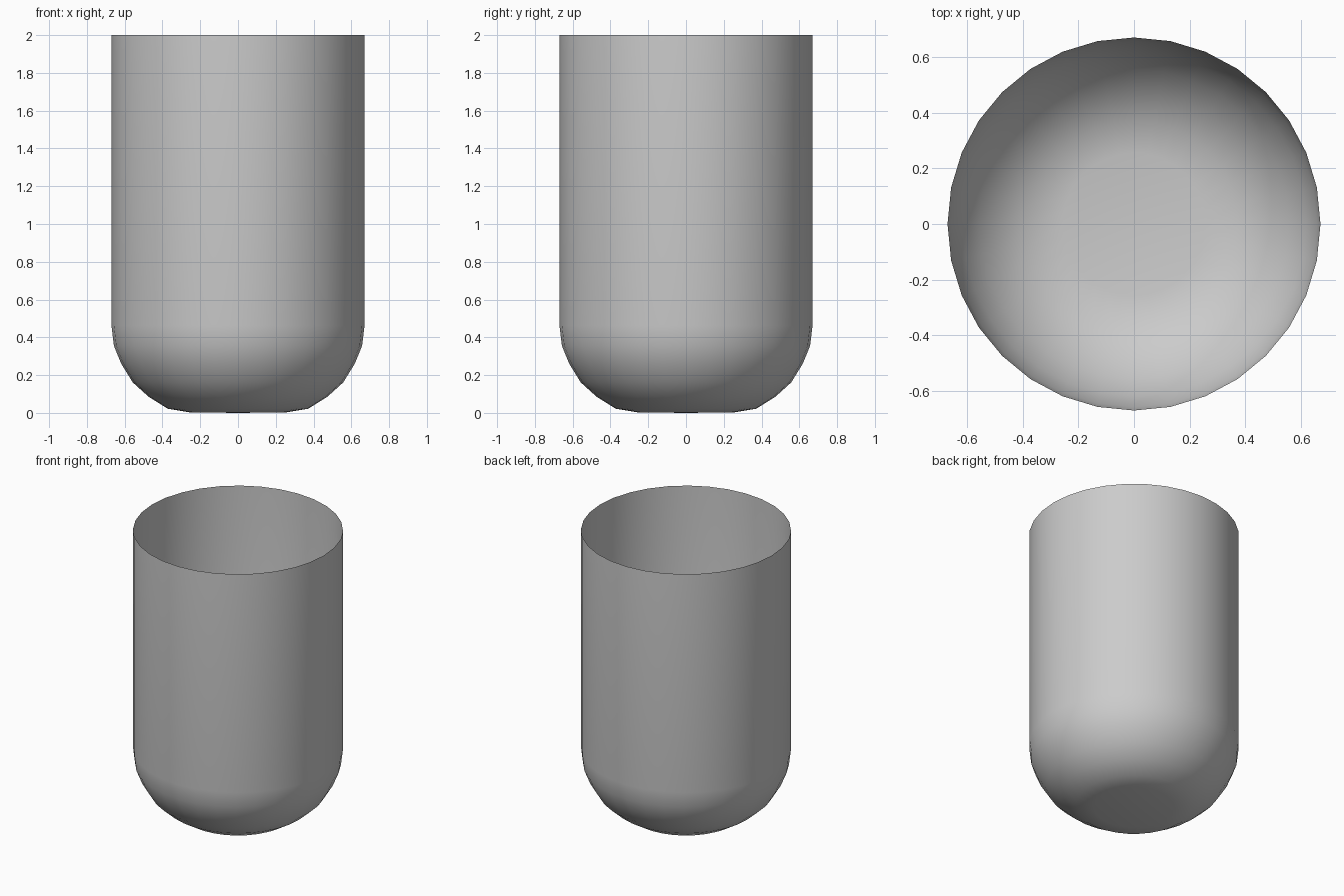
import bpy, bmesh, math

if "Cube" in bpy.data.objects:
    bpy.data.objects.remove(bpy.data.objects["Cube"])

SIDES = 32
# profile (radius, height): flat base, rounded shoulder, straight wall with open top
PROFILE = [(0.256, 0.003), (0.372, 0.022), (0.474, 0.086), (0.557, 0.161),
           (0.619, 0.262), (0.657, 0.355), (0.67, 0.463), (0.67, 2.0)]

bm = bmesh.new()


def ring(r, z):
    return [bm.verts.new((r * math.cos(2 * math.pi * i / SIDES),
                          r * math.sin(2 * math.pi * i / SIDES), z)) for i in range(SIDES)]


# wall: one open single-skin shell
rings = [ring(r, z) for r, z in PROFILE]
for a, b in zip(rings, rings[1:]):
    for i in range(SIDES):
        j = (i + 1) % SIDES
        bm.faces.new((a[i], a[j], b[j], b[i]))

# base disc
centre = bm.verts.new((0, 0, 0))
for i in range(SIDES):
    bm.faces.new((centre, rings[0][(i + 1) % SIDES], rings[0][i]))

for f in bm.faces:
    f.smooth = True
mesh = bpy.data.meshes.new("cup_shell")
bm.to_mesh(mesh)
bm.free()
bpy.context.collection.objects.link(bpy.data.objects.new("cup_shell", mesh))
